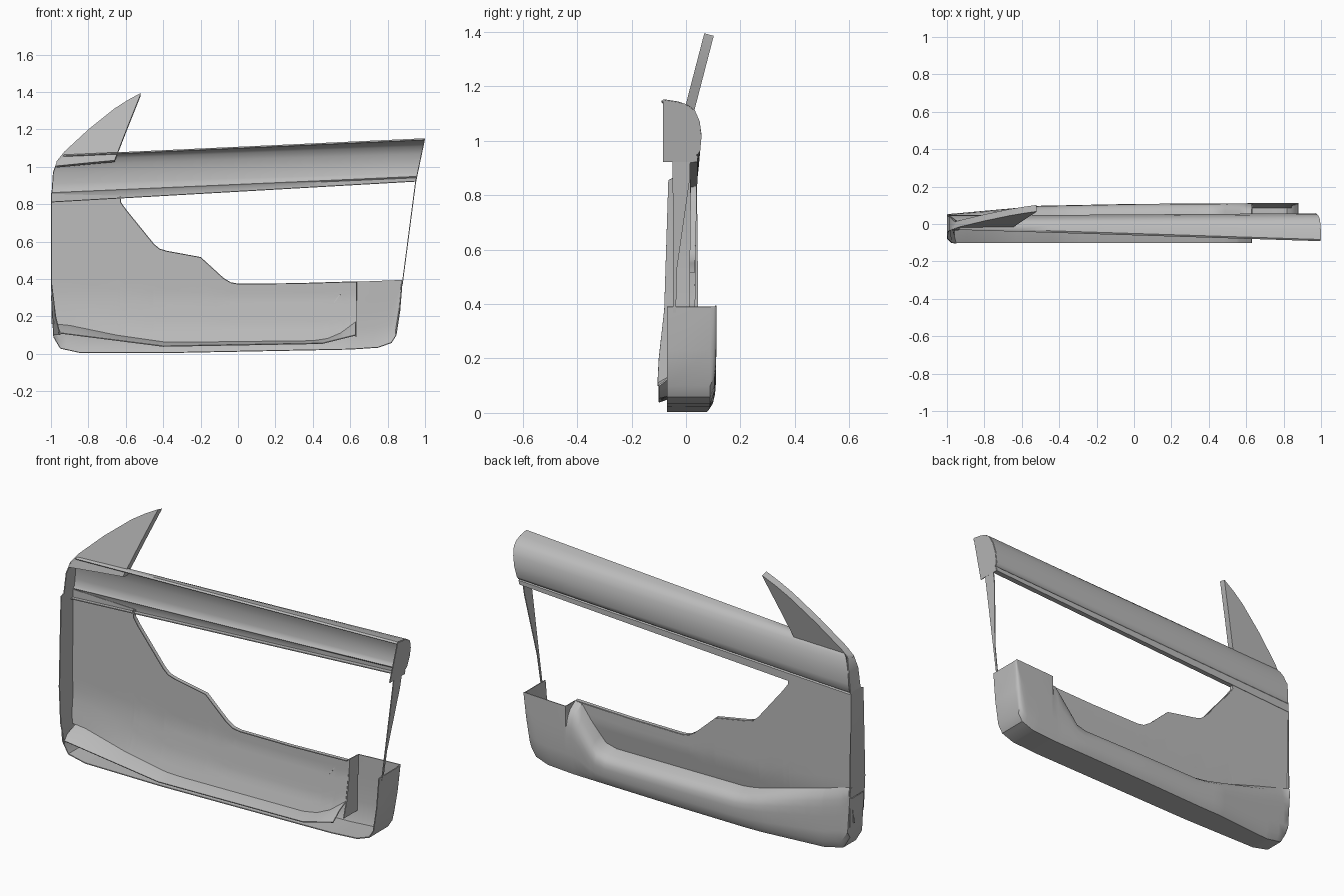
import bpy
import bmesh

cube = bpy.data.objects.get("Cube")
if cube:
    bpy.data.objects.remove(cube, do_unlink=True)

GREY = (0.5, 0.5, 0.5, 1)
grey = bpy.data.materials.new("plain grey")
grey.diffuse_color = GREY
grey.use_nodes = True
grey.node_tree.nodes["Principled BSDF"].inputs["Base Color"].default_value = GREY


def interp(x, pts):
    """Piecewise linear lookup."""
    if x <= pts[0][0]:
        return pts[0][1]
    for (a, u), (b, v) in zip(pts, pts[1:]):
        if x <= b:
            return u + (v - u) * (x - a) / (b - a)
    return pts[-1][1]


def loft(name, sections, thickness=0.005):
    """Skin a list of equal-length point rows and give the sheet a thickness."""
    bm = bmesh.new()
    rows = [[bm.verts.new(p) for p in s] for s in sections]
    for r, s in zip(rows, rows[1:]):
        for i in range(len(r) - 1):
            bm.faces.new((r[i], r[i + 1], s[i + 1], s[i]))
    bmesh.ops.remove_doubles(bm, verts=bm.verts, dist=0.0005)
    bmesh.ops.recalc_face_normals(bm, faces=bm.faces)
    mesh = bpy.data.meshes.new(name)
    bm.to_mesh(mesh)
    bm.free()
    mesh.materials.append(grey)
    ob = bpy.data.objects.new(name, mesh)
    bpy.context.collection.objects.link(ob)
    bpy.ops.object.select_all(action='DESELECT')
    bpy.context.view_layer.objects.active = ob
    ob.select_set(True)
    mod = ob.modifiers.new("thickness", 'SOLIDIFY')
    mod.thickness = thickness
    mod.offset = 0
    bpy.ops.object.modifier_apply(modifier=mod.name)
    bpy.ops.object.shade_smooth_by_angle(angle=0.65)
    return ob


# Outlines in the x-z plane
panel_top = [(-1, .855), (-.632, .845), (-.628, .81), (-.6, .77), (-.45, .585),
             (-.42, .56), (-.38, .548), (-.2, .515), (-.08, .405), (-.04, .38),
             (0, .373), (.3, .375), (.63, .385), (.88, .395)]
panel_low = [(-1, .16), (-.9, .15), (-.65, .098), (-.4, .062), (-.3, .06), (.4, .068),
             (.48, .08), (.55, .11), (.63, .17)]
lip_low = [(-1, .12), (-.95, .11), (-.4, .04), (.45, .055), (.63, .1)]
bottom = [(-.997, .3), (-.985, .09), (-.95, .03), (-.85, .008), (-.4, .006),
          (.6, .025), (.75, .035), (.82, .06), (.845, .1), (.865, .23), (.878, .39)]
crease = [(-1, .36), (-.5, .215), (-.42, .195), (-.35, .185), (.4, .182), (.46, .2),
          (.59, .38), (.63, .385), (.88, .395)]
bulge = [(-1, .05), (-.5, .095), (0, .105), (.88, .11)]
sheet = [(.05, -.03), (.15, .005), (.3, .03), (.85, .037)]


def columns(a, b, *outlines):
    keys = {x for o in outlines for x, _ in o}
    keys |= {a, b} | {a + (b - a) * i / 24 for i in range(25)}
    return sorted(x for x in keys if a <= x <= b)


# Main sheet
rows = []
for x in columns(-.997, .63, panel_top, panel_low):
    lo, hi = interp(x, panel_low), interp(x, panel_top)
    zs = [lo + (hi - lo) * i / 12 for i in range(13)]
    rows.append([(x, interp(z, sheet), z) for z in zs])
loft("main_panel", rows)

# Turned edge along the opening
edge = [(x, interp(z, sheet), z) for x, z in panel_top if -.63 < x < .64]
edge.insert(0, (-.63, .037, .845))
loft("opening_edge", [[p, (p[0], p[1] - .02, p[2])] for p in edge])

# Lip flaring forward along the lower edge of the main sheet
rows = []
for x in columns(-.96, .63, panel_low, lip_low):
    z = interp(x, panel_low)
    y = interp(z, sheet)
    zl = interp(x, lip_low)
    rows.append([(x, y, z), (x, (y - .1) / 2, z * .6 + zl * .4), (x, -.1, zl)])
loft("lower_lip", rows)

# Bulging lower shell with its bottom rim, rounded shoulder and end pocket
rows = []
shoulder = ((.12, .9), (.3, .97), (.55, 1), (.7, .97), (.82, .85), (.92, .58), (1, 0))
for x in sorted(columns(-.997, .878, bottom, crease) + [.634]):
    zb, zc, y = interp(x, bottom), interp(x, crease), interp(x, bulge)
    base = interp(zc, sheet)
    pts = [(-.07, zb), (y - .022, zb)]
    for f, k in shoulder:
        if x > .63 and f > .5:
            k = 1
        pts.append((base + (y - base) * k, zb + f * (zc - zb)))
    rows.append([(x, py, pz) for py, pz in pts])
loft("lower_shell", rows)

# Wall between the main sheet and the end pocket
loft("pocket_wall", [[(.632, interp(z, sheet), z), (.632, .1, z)]
                     for z in (.09, .17, .28, .385)])

# Flange closing the left-hand end: height, front x, front depth, back x, back depth
flange = [(.1, -.95, -.105, -.985, .03), (.2, -.975, -.1, -.993, .045),
          (.38, -.997, -.08, -.997, .045), (.855, -.997, -.065, -.997, .04),
          (.865, -.994, -.045, -.994, .04), (.97, -.987, -.035, -.987, .043),
          (1.03, -.965, -.03, -.965, .02), (1.058, -.93, -.025, -.93, -.01)]
loft("end_flange", [[(xa, a, z), (xb, b, z)] for z, xa, a, xb, b in flange])

# Top rail: depth and height at the left end, then at the right end
rail_left = [(-.03, 1.056), (-.02, 1.062), (0, 1.06), (.012, 1.052), (.022, 1.036),
             (.032, 1.01), (.042, .97), (.045, .91), (.041, .872), (.034, .862),
             (.039, .855), (.039, .812), (.015, .812)]
rail_right = [(-.09, 1.143), (-.082, 1.15), (-.03, 1.142), (.005, 1.13), (.03, 1.112),
              (.048, 1.07), (.055, 1.02), (.05, .965), (.043, .953), (.035, .948),
              (.041, .942), (.041, .923), (.015, .923)]
left_x = [(.85, -.995), (.97, -.985), (1.03, -.965), (1.062, -.93)]
right_x = [(.92, .95), (1.15, .998)]
left_end = [(interp(z, left_x), y, z) for y, z in rail_left]
right_end = [(interp(z, right_x), y, z) for y, z in rail_right]
loft("top_rail", [[tuple(a + (b - a) * i / 12 for a, b in zip(p, q))
                   for p, q in zip(left_end, right_end)] for i in range(13)])
cap = right_end[1:-1]
loft("rail_end_cap", [cap, [(x, -.084, z) for x, _, z in cap]])

# Thin post joining the rail to the pocket
post = [(.93, .951, -.05, .016), (.86, .942, -.049, .014), (.53, .899, -.047, -.033),
        (.37, .878, -.047, -.037)]
loft("rear_post", [[(x, a, z), (x, b, z)] for z, x, a, b in post])

# Leaning triangular corner cover above the rail: x, lower edge, upper edge
cover = [(-.97, 1.0, 1.025), (-.93, 1.004, 1.075), (-.8, 1.017, 1.195),
         (-.66, 1.03, 1.307), (-.59, 1.21, 1.352), (-.52, 1.385, 1.39)]


def lean(x, z):
    return (x, -.009 + .26 * (z - 1.03), z)


loft("corner_cover", [[lean(x, a), lean(x, (a + b) / 2), lean(x, b)]
                      for x, a, b in cover], .036)
